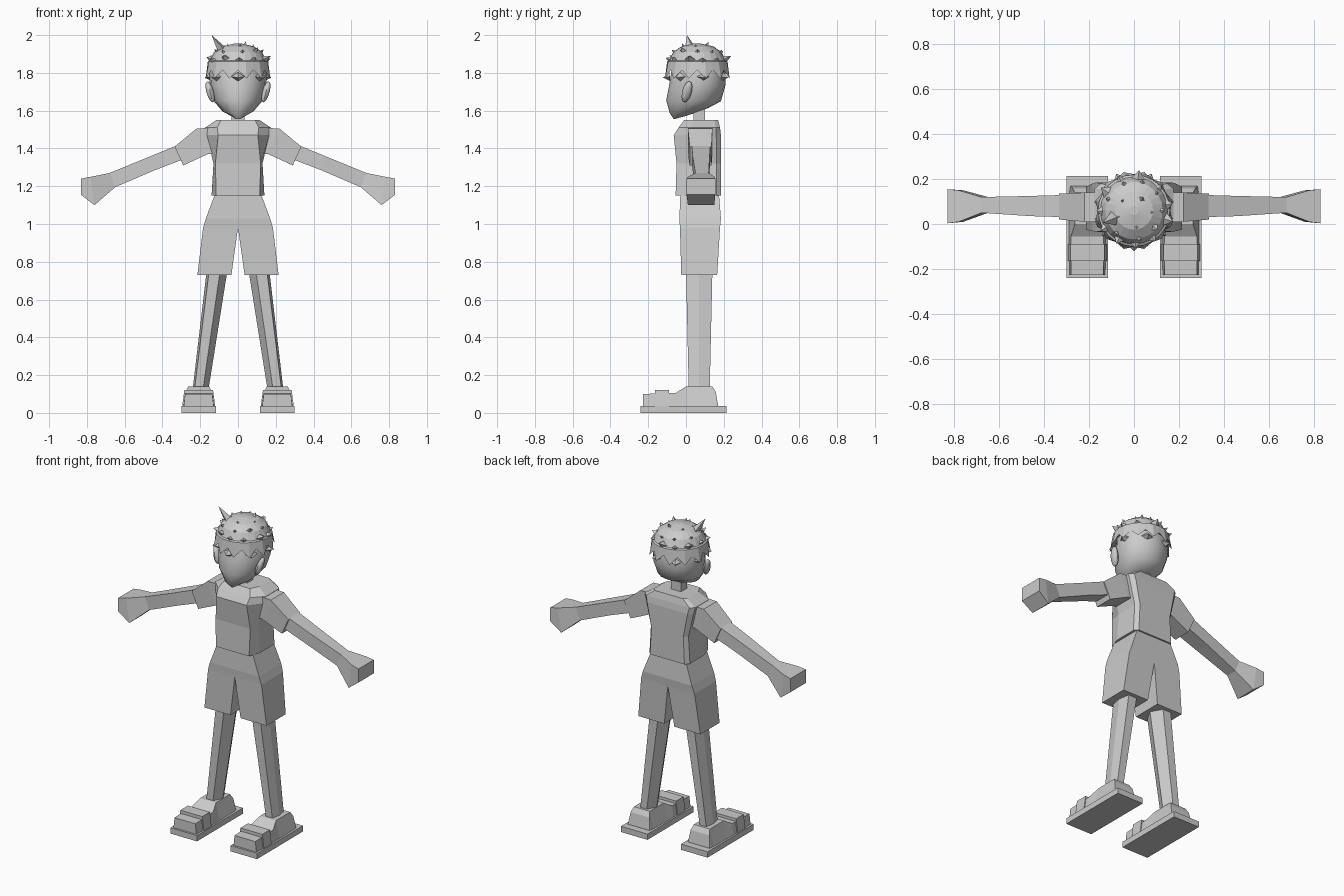
import bpy, bmesh, random
from math import sin, cos, pi, radians
from mathutils import Vector

random.seed(4)
if "Cube" in bpy.data.objects:
    bpy.data.objects.remove(bpy.data.objects["Cube"])

grey = bpy.data.materials.new("plain grey")
grey.use_nodes = True
colour = (0.6, 0.6, 0.6, 1)
grey.diffuse_color = colour
grey.node_tree.nodes["Principled BSDF"].inputs["Base Color"].default_value = colour


def finish(name, bm, mirror=False, smooth=None):
    """Turn a bmesh into a named object, optionally mirrored across x."""
    bmesh.ops.recalc_face_normals(bm, faces=bm.faces)
    mesh = bpy.data.meshes.new(name)
    bm.to_mesh(mesh)
    bm.free()
    mesh.materials.append(grey)
    obj = bpy.data.objects.new(name, mesh)
    bpy.context.collection.objects.link(obj)
    if mirror:
        mod = obj.modifiers.new("Mirror", 'MIRROR')
        mod.use_mirror_merge = False
    if smooth:
        bpy.ops.object.select_all(action='DESELECT')
        obj.select_set(True)
        bpy.context.view_layer.objects.active = obj
        bpy.ops.object.shade_smooth_by_angle(angle=radians(smooth))
    return obj


def add_loft(bm, rings):
    """Skin a run of equal-length rings and close both ends."""
    loops = [[bm.verts.new(p) for p in ring] for ring in rings]
    n = len(loops[0])
    for a, b in zip(loops, loops[1:]):
        for i in range(n):
            j = (i + 1) % n
            bm.faces.new((a[i], a[j], b[j], b[i]))
    bm.faces.new(loops[0])
    bm.faces.new(loops[-1])


def loft(name, rings, **options):
    bm = bmesh.new()
    add_loft(bm, rings)
    return finish(name, bm, **options)


def rect(z, x0, x1, y0, y1):
    return [(x0, y0, z), (x1, y0, z), (x1, y1, z), (x0, y1, z)]


def torso_ring(z, front, side, y0, y1):
    """Flat front and back panels with slanted corners."""
    ya, yb = y0 + 0.3 * (y1 - y0), y1 - 0.1 * (y1 - y0)
    half = [(front, y0), (side, ya), (side, yb), (side * 0.85, y1)]
    return [(x, y, z) for x, y in half] + [(-x, y, z) for x, y in reversed(half)]


def limb_ring(top, bottom, y0, y1):
    (xt, zt), (xb, zb) = top, bottom
    return [(xt, y0, zt), (xt, y1, zt), (xb, y1, zb), (xb, y0, zb)]


# Shirt and neck
loft("shirt", [torso_ring(*r) for r in (
    (1.15, 0.115, 0.14, -0.055, 0.185), (1.32, 0.12, 0.13, -0.05, 0.185),
    (1.47, 0.105, 0.165, -0.065, 0.185), (1.51, 0.11, 0.175, -0.04, 0.18),
    (1.55, 0.09, 0.115, -0.01, 0.17))])
loft("neck", [rect(1.5, -0.035, 0.035, 0.04, 0.1), rect(1.65, -0.035, 0.035, 0.04, 0.1)])

# Sleeves, arms and fists
loft("sleeve", [limb_ring(*r) for r in (
    ((0.13, 1.51), (0.11, 1.37), 0.01, 0.14),
    ((0.22, 1.505), (0.16, 1.37), 0.01, 0.14),
    ((0.335, 1.41), (0.29, 1.31), 0.02, 0.135))], mirror=True)
loft("arm", [limb_ring(*r) for r in (
    ((0.29, 1.43), (0.27, 1.35), 0.03, 0.13),
    ((0.46, 1.36), (0.44, 1.285), 0.035, 0.125),
    ((0.68, 1.27), (0.65, 1.195), 0.05, 0.12),
    ((0.78, 1.25), (0.76, 1.10), 0.01, 0.15),
    ((0.832, 1.24), (0.832, 1.155), 0.003, 0.155))], mirror=True)

# Shorts: two legs meeting at the centre line
loft("shorts", [rect(*r) for r in (
    (0.73, 0.035, 0.215, -0.025, 0.165), (0.98, 0, 0.185, -0.032, 0.18),
    (1.03, 0, 0.17, -0.035, 0.185), (1.15, 0, 0.125, -0.03, 0.175))], mirror=True)


# Six-sided legs
def leg_ring(z, x0, x1, y0, y1):
    w, ym = x1 - x0, (y0 + y1) / 2
    a, b = x0 + 0.35 * w, x1 - 0.12 * w
    return [(x0, ym, z), (a, y0, z), (b, y0, z), (x1, ym, z), (b, y1, z), (a, y1, z)]


loft("leg", [leg_ring(0.1, 0.16, 0.243, 0.015, 0.125),
             leg_ring(0.76, 0.055, 0.165, 0, 0.14)], mirror=True)

# Shoes
MID = 0.208


def shoe_ring(y, height, base, top):
    return [(MID - base, y, 0.03), (MID + base, y, 0.03),
            (MID + top, y, height), (MID - top, y, height)]


loft("sole", [rect(z, MID - 0.092, MID + 0.092, -0.24, 0.215) for z in (0, 0.036)], mirror=True)
loft("shoe", [shoe_ring(*r) for r in (
    (-0.228, 0.1, 0.08, 0.072), (-0.09, 0.105, 0.083, 0.073),
    (-0.055, 0.105, 0.083, 0.073), (0, 0.14, 0.083, 0.055),
    (0.14, 0.14, 0.08, 0.055), (0.158, 0.11, 0.078, 0.065),
    (0.17, 0.04, 0.076, 0.074))], mirror=True)
loft("shoe_strap", [shoe_ring(y, 0.122, 0.088, 0.076) for y in (-0.165, -0.09)], mirror=True)


# Head: rings tilted so that the chin sits lower than the nape
def head_ring(z_front, z_back, width, y_front, y_back, n=16):
    ym, points = y_front + 0.55 * (y_back - y_front), []
    for i in range(n):
        c, s = cos(2 * pi * i / n), sin(2 * pi * i / n)
        depth = (y_back - ym) if s > 0 else (ym - y_front)
        points.append((width * c, ym + depth * s,
                       (z_front + z_back) / 2 + (z_back - z_front) / 2 * s))
    return points


loft("head", [head_ring(*r) for r in (
    (1.555, 1.585, 0.025, -0.065, 0.04), (1.585, 1.615, 0.085, -0.085, 0.12),
    (1.655, 1.65, 0.13, -0.105, 0.185), (1.73, 1.73, 0.15, -0.09, 0.208),
    (1.82, 1.82, 0.153, -0.075, 0.21), (1.89, 1.89, 0.12, -0.04, 0.17))], smooth=50)

# Ears
bm = bmesh.new()
bmesh.ops.create_uvsphere(bm, u_segments=8, v_segments=6, radius=1)
for v in bm.verts:
    x, y, z = v.co
    v.co = (0.148 + 0.02 * x + 0.014 * z, 0.005 + 0.026 * y + 0.012 * z, 1.7 + 0.056 * z)
finish("ear", bm, mirror=True, smooth=50)

# Hair cap: zigzag hem, brow band and faceted crown
CENTRE = Vector((0, 0.06, 1.8))
SEGMENTS = 24


def hair_ring(z, radius, drop=0.0, flare=0.0):
    points = []
    for i in range(SEGMENTS):
        a = 2 * pi * i / SEGMENTS - pi / 2
        tip = i % 2
        r = radius + flare * tip
        points.append((r * cos(a), CENTRE.y + r * sin(a), z - drop * tip))
    return points


loft("hair_cap", [hair_ring(*r) for r in (
    (1.815, 0.162, 0.045, 0.015), (1.86, 0.16), (1.865, 0.15),
    (1.91, 0.128), (1.94, 0.085), (1.955, 0.02))])


# Hair spikes
def spike(bm, tip, width, root=0.62):
    tip = Vector(tip)
    axis = tip - CENTRE
    base = CENTRE + axis * root
    side = axis.cross(Vector((0, 0, 1))).normalized()
    up = side.cross(axis).normalized()
    corners = [bm.verts.new(base + d * width) for d in (side, up * 0.7, -side, -up * 0.7)]
    end = bm.verts.new(tip)
    bm.faces.new(corners)
    for i in range(4):
        bm.faces.new((corners[i], corners[(i + 1) % 4], end))


bm = bmesh.new()
for count, radius, height, width in ((11, 0.178, 1.885, 0.055), (9, 0.14, 1.93, 0.045),
                                     (5, 0.08, 1.962, 0.04)):
    for i in range(count):
        a = 2 * pi * (i + 0.3 * random.random()) / count - pi / 2
        r = radius + random.uniform(-0.012, 0.006)
        spike(bm, (r * cos(a), CENTRE.y + r * sin(a), height + random.uniform(-0.015, 0.01)), width)
spike(bm, (-0.14, 0.005, 2.0), 0.045, 0.5)
for i in range(7):
    a = 2 * pi * i / 7 - pi / 2
    spike(bm, (0.182 * cos(a), CENTRE.y + 0.182 * sin(a), 1.775), 0.035, 0.8)
finish("hair_spikes", bm)
